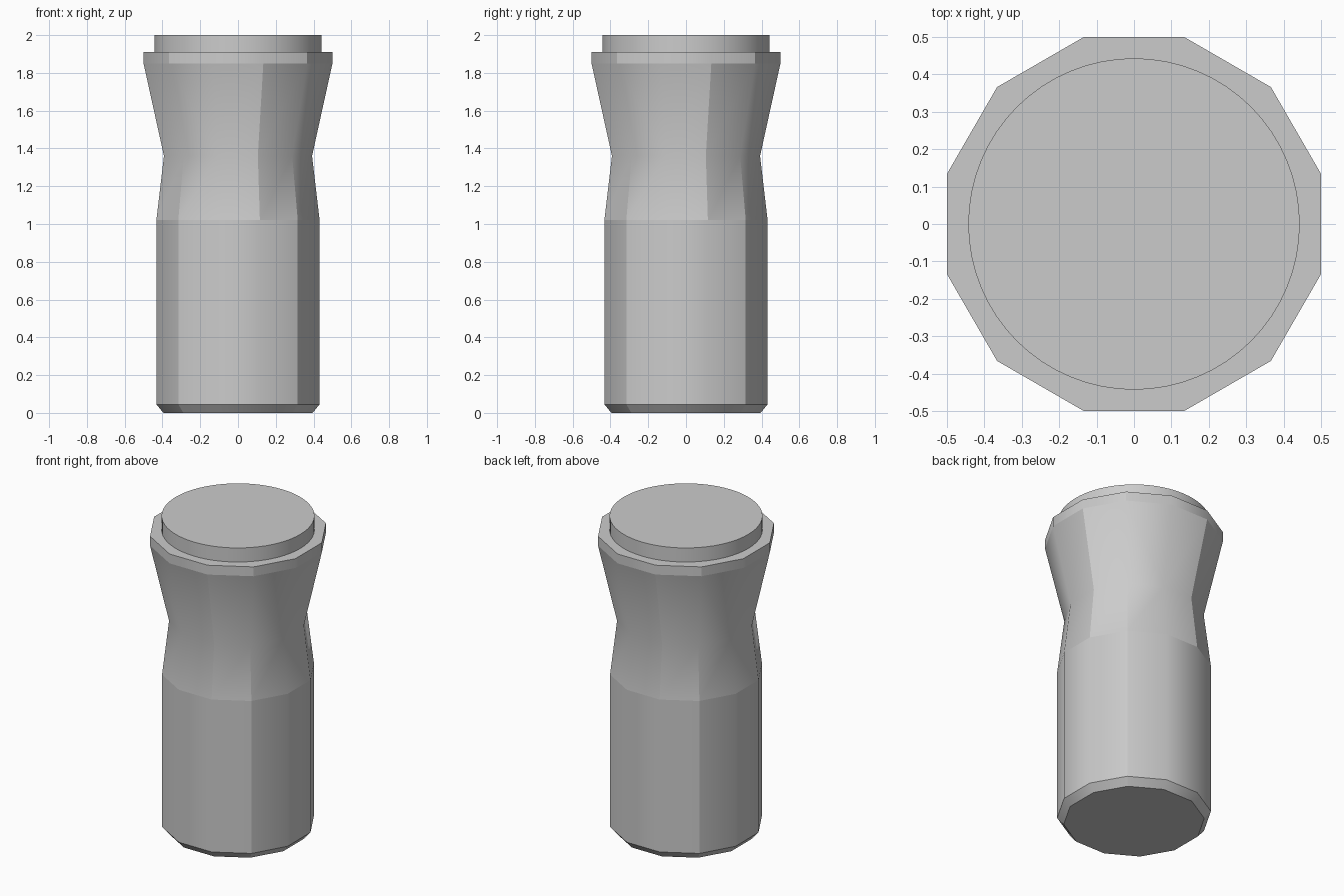
import bpy
import bmesh
from math import pi, cos, sin, radians

default = bpy.data.objects.get("Cube")
if default:
    bpy.data.objects.remove(default, do_unlink=True)

# Single plain grey
GREY = (0.6, 0.6, 0.6, 1.0)
grey = bpy.data.materials.new("plain_grey")
grey.use_nodes = True
grey.diffuse_color = GREY
grey.node_tree.nodes["Principled BSDF"].inputs["Base Color"].default_value = GREY

SIDES = 12
# Distance to the flats and height of each ring, bottom to top
PROFILE = [(0.395, 0.0), (0.432, 0.045), (0.432, 1.02),
           (0.392, 1.36), (0.5, 1.85), (0.5, 1.91)]
WAIST = 3                    # the flared neck starts at this ring
SOFT_RINGS = {WAIST}         # rings shaded smoothly across
# Corner positions within each quarter that stay sharp, per band
SHARP_CORNERS = [{1}, {1}, {0, 1}, {0}, {1}]


def build_body():
    """Twelve-sided handle: chamfered foot, straight grip, waist, flared rim."""
    bm = bmesh.new()
    rings = []
    for flat, z in PROFILE:
        r = flat / cos(pi / SIDES)
        angles = [radians(15 + 30 * i) for i in range(SIDES)]
        rings.append([bm.verts.new((r * cos(a), r * sin(a), z)) for a in angles])

    for band in range(len(rings) - 1):
        low, high = rings[band], rings[band + 1]
        for i in range(SIDES):
            j = (i + 1) % SIDES
            a, b, c, d = low[i], low[j], high[j], high[i]
            if band == WAIST and i % 3 == 0:
                # neck facets fan out to the corner halfway round the quarter
                faces = [(a, b, c), (a, c, d)]
            elif band == WAIST and i % 3 == 1:
                faces = [(a, b, d), (b, c, d)]
            else:
                faces = [(a, b, c, d)]
            for f in faces:
                bm.faces.new(f).smooth = True
    bm.faces.new(rings[0][::-1])
    bm.faces.new(rings[-1])

    # Crisp rings and selected upright corners
    for k, ring in enumerate(rings):
        for i in range(SIDES):
            edge = bm.edges.get((ring[i], ring[(i + 1) % SIDES]))
            edge.smooth = k in SOFT_RINGS
            if k + 1 < len(rings):
                upright = bm.edges.get((ring[i], rings[k + 1][i]))
                upright.smooth = i % 3 not in SHARP_CORNERS[k]

    mesh = bpy.data.meshes.new("body")
    bm.to_mesh(mesh)
    bm.free()
    mesh.materials.append(grey)
    body = bpy.data.objects.new("body", mesh)
    bpy.context.collection.objects.link(body)


def build_cap():
    """Round disc on top of the rim."""
    bpy.ops.mesh.primitive_cylinder_add(vertices=64, radius=0.443, depth=0.09,
                                        location=(0, 0, 1.955))
    cap = bpy.context.object
    cap.name = "top_disc"
    cap.data.materials.append(grey)
    bpy.ops.object.shade_smooth_by_angle(angle=radians(30))


build_body()
build_cap()
